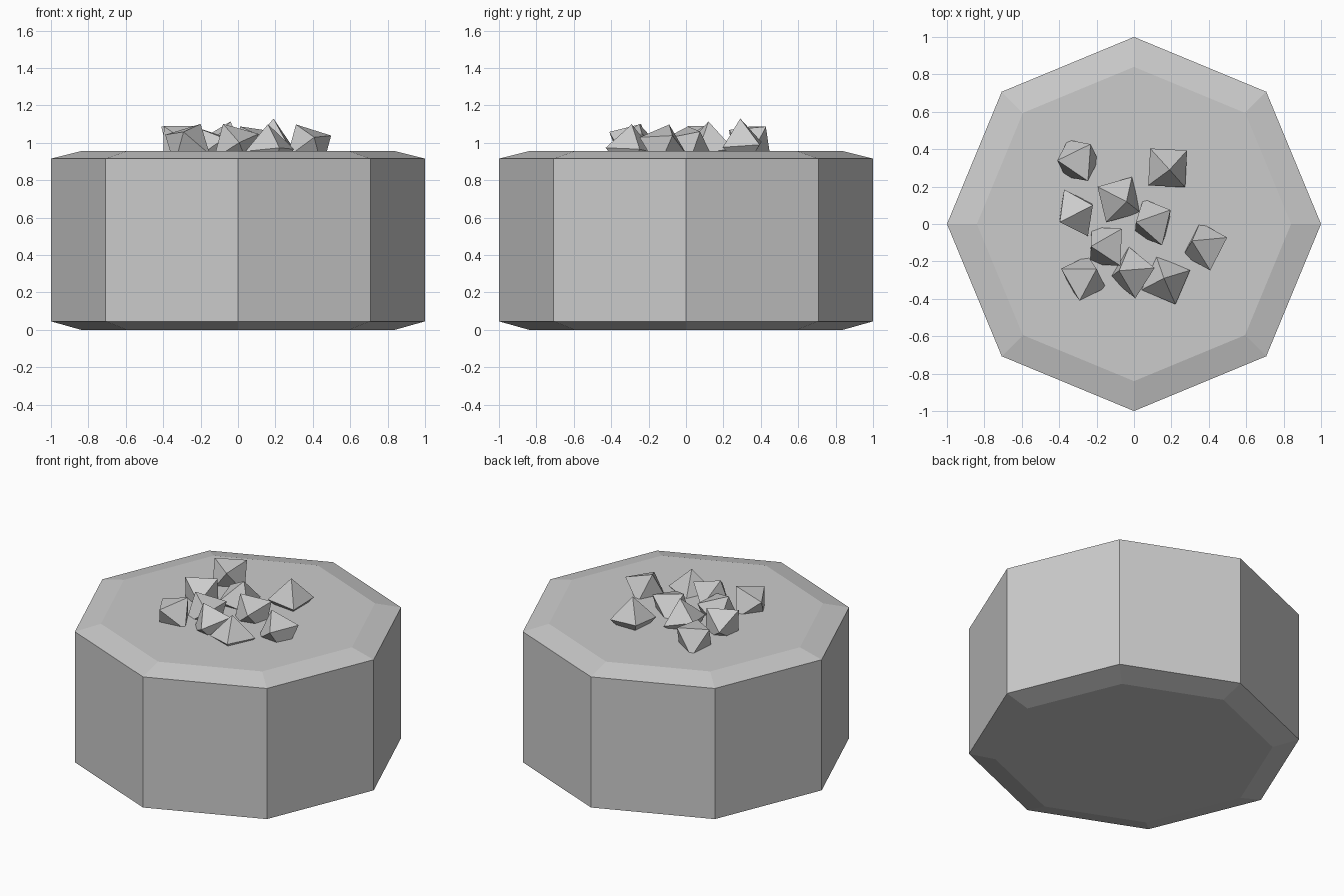
import bpy
import bmesh
from math import cos, sin, radians, sqrt
from mathutils import Vector, Matrix

cube = bpy.data.objects.get("Cube")
if cube:
    bpy.data.objects.remove(cube, do_unlink=True)


def make_material(name, color):
    mat = bpy.data.materials.new(name)
    mat.use_nodes = True
    mat.diffuse_color = color
    mat.node_tree.nodes["Principled BSDF"].inputs["Base Color"].default_value = color
    return mat


stone = make_material("stone_grey", (0.6, 0.6, 0.6, 1))


def add_object(name, bm):
    bmesh.ops.recalc_face_normals(bm, faces=bm.faces)
    mesh = bpy.data.meshes.new(name)
    bm.to_mesh(mesh)
    bm.free()
    mesh.materials.append(stone)
    obj = bpy.data.objects.new(name, mesh)
    bpy.context.collection.objects.link(obj)
    return obj


def octagonal_block(name, profile, sides=8):
    """Stack rings of (radius, height) and cap both ends."""
    bm = bmesh.new()
    rings = []
    for radius, z in profile:
        angles = [radians(360 * i / sides) for i in range(sides)]
        rings.append([bm.verts.new((radius * cos(a), radius * sin(a), z)) for a in angles])
    for low, high in zip(rings, rings[1:]):
        for i in range(sides):
            j = (i + 1) % sides
            bm.faces.new((low[i], low[j], high[j], high[i]))
    bm.faces.new(rings[0][::-1])
    bm.faces.new(rings[-1])
    return add_object(name, bm)


def crystal(name, center, tip, spin, size=0.14):
    """Octahedron whose top point leans by tip and whose side point faces spin."""
    up = Vector((tip[0], tip[1], sqrt(size**2 - tip[0]**2 - tip[1]**2))).normalized()
    side = Vector((cos(radians(spin)), sin(radians(spin)), 0))
    side.z = -up.dot(side) / up.z
    side.normalize()
    axes = Matrix((side, up.cross(side), up)).transposed()
    bm = bmesh.new()
    points = [axes @ Vector(p) * size for p in
              ((1, 0, 0), (0, 1, 0), (-1, 0, 0), (0, -1, 0), (0, 0, 1), (0, 0, -1))]
    verts = [bm.verts.new(p) for p in points]
    for i in range(4):
        for pole in verts[4:]:
            bm.faces.new((verts[i], verts[(i + 1) % 4], pole))
    obj = add_object(name, bm)
    obj.location = center
    return obj


# Chamfered eight-sided base
octagonal_block("base_block", [(0.84, 0), (1, 0.045), (1, 0.915), (0.84, 0.955)])

# Loose heap of crystals: centre, lean of the tip, spin
heap = [
    ((-0.30, 0.34, 1.00), (-0.11, 0), 52),
    ((0.18, 0.30, 0.99), (0.01, -0.01), 42),
    ((-0.08, 0.13, 0.98), (0.04, -0.01), 149),
    ((-0.31, 0.06, 0.99), (0.09, 0.04), 117),
    ((0.10, 0.01, 0.98), (-0.09, 0), 112),
    ((-0.15, -0.12, 0.97), (-0.08, 0), 48),
    ((0.38, -0.12, 0.98), (-0.07, 0.03), 22),
    ((-0.27, -0.29, 0.99), (0.07, 0.05), 157),
    ((-0.01, -0.26, 0.98), (-0.07, 0.01), 97),
    ((0.17, -0.30, 0.96), (-0.01, 0.01), 22),
]
for number, (center, tip, spin) in enumerate(heap, 1):
    crystal(f"crystal_{number}", center, tip, spin)
